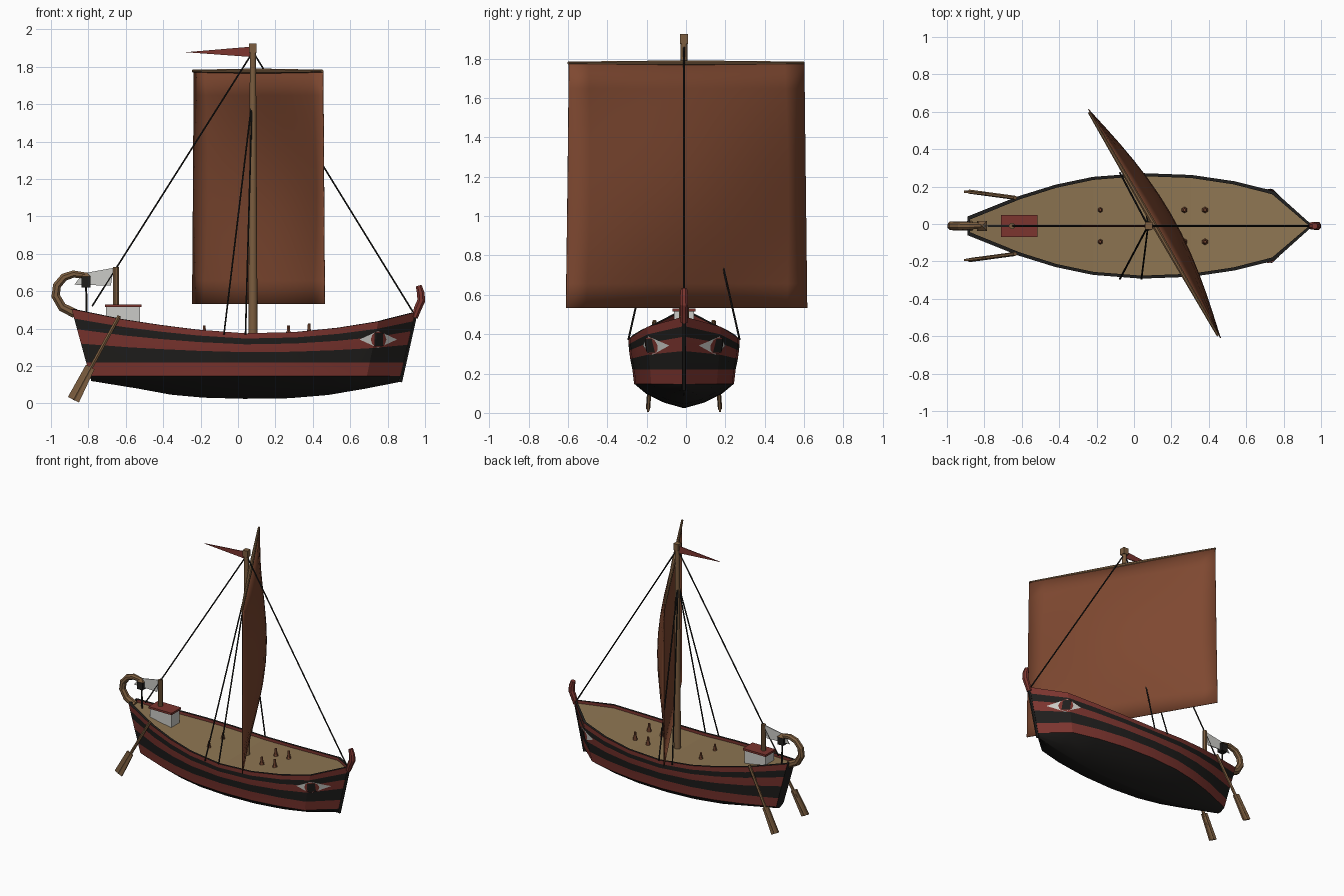
import bpy, bmesh, math
from mathutils import Vector
from mathutils.bvhtree import BVHTree

if "Cube" in bpy.data.objects:
    bpy.data.objects.remove(bpy.data.objects["Cube"])

YC = -0.01  # boat centreline


def mat(name, r, g, b):
    m = bpy.data.materials.new(name)
    m.diffuse_color = (r, g, b, 1)
    m.use_nodes = True
    m.node_tree.nodes["Principled BSDF"].inputs["Base Color"].default_value = m.diffuse_color
    return m


RED = mat("red_paint", .2, .035, .028)
BLACK = mat("black_paint", .014, .013, .012)
SAIL = mat("sail_cloth", .21, .065, .03)
WOOD = mat("wood", .2, .11, .05)
DECK = mat("deck_wood", .27, .18, .085)
WHITE = mat("white_paint", .6, .6, .57)
PEG = mat("peg_wood", .2, .07, .035)


def finish(name, bm, mats, angle=None):
    bmesh.ops.recalc_face_normals(bm, faces=bm.faces)
    me = bpy.data.meshes.new(name)
    bm.to_mesh(me)
    bm.free()
    for m in mats:
        me.materials.append(m)
    ob = bpy.data.objects.new(name, me)
    bpy.context.collection.objects.link(ob)
    if angle:
        bpy.ops.object.select_all(action='DESELECT')
        ob.select_set(True)
        bpy.context.view_layer.objects.active = ob
        bpy.ops.object.shade_smooth_by_angle(angle=math.radians(angle))
    return ob


def tube(name, pts, radii, m, sides=8, angle=None):
    """Sweep a round section along a path."""
    bm = bmesh.new()
    pts = [Vector(p) for p in pts]
    rings = []
    for i, p in enumerate(pts):
        t = (pts[min(i + 1, len(pts) - 1)] - pts[max(i - 1, 0)]).normalized()
        a = t.cross(Vector((0, 1, 0))).normalized()
        b = t.cross(a)
        r = radii[i] if isinstance(radii, (list, tuple)) else radii
        rings.append([bm.verts.new(p + r * (a * math.cos(q) + b * math.sin(q)))
                      for q in [2 * math.pi * (k + .5) / sides for k in range(sides)]])
    for r0, r1 in zip(rings, rings[1:]):
        for k in range(sides):
            n = (k + 1) % sides
            bm.faces.new((r0[k], r0[n], r1[n], r1[k]))
    bm.faces.new(rings[0])
    bm.faces.new(rings[-1])
    return finish(name, bm, [m], angle)


def plate(name, outline, thick, m, y=YC):
    """Thin upright plate from an x,z outline."""
    bm = bmesh.new()
    f = bm.faces.new([bm.verts.new((x, y - thick / 2, z)) for x, z in outline])
    g = bmesh.ops.extrude_face_region(bm, geom=[f])['geom']
    bmesh.ops.translate(bm, vec=(0, thick, 0), verts=[v for v in g if isinstance(v, bmesh.types.BMVert)])
    return finish(name, bm, [m])


def box(name, x0, x1, hy, z0, z1, m):
    return plate(name, [(x0, z0), (x1, z0), (x1, z1), (x0, z1)], 2 * hy, m)


# Hull stations: x, half breadth, sheer height, keel height
STATIONS = [(-.89, .05, .505, .12), (-.62, .158, .45, .08), (-.42, .22, .42, .047), (-.22, .262, .395, .031),
            (.04, .282, .375, .025), (.31, .272, .382, .028), (.54, .238, .405, .045), (.75, .185, .438, .078),
            (.95, .006, .488, .115)]


def section(st):
    """Half section (x, half y, z) from keel up to the sheer."""
    x, w, zs, zk = st
    lo = .148
    zz = [zk, zk + .22 * (lo - zk), zk + .58 * (lo - zk), lo, .22]
    zz += [.22 + f * (zs - .22) for f in (.35, .62, .82, 1)]
    ws = (0.02, .36, .68, .9, .93, .97, .99, 1, 1)
    rake = .12 if x < 0 else .09
    return [(x * (1 - rake * (zs - z) / (zs - .115)), w * k, z) for z, k in zip(zz, ws)]


# Painted hull with rail and inner bulwark
bm = bmesh.new()
BANDS = [1, 1, 1, 0, 1, 0, 1, 0, 1, 0]
rows = {}
for s in (-1, 1):
    rows[s] = []
    for st in STATIONS:
        sec = section(st)
        x, w, z = sec[-1]
        wi, xi = max(w - .016, .001), x * .985
        sec += [(xi, wi, z), (xi, wi, z - .03)]
        rows[s].append([bm.verts.new((px, YC + s * py, pz)) for px, py, pz in sec])
    for a, b in zip(rows[s], rows[s][1:]):
        for j in range(len(a) - 1):
            bm.faces.new((a[j], a[j + 1], b[j + 1], b[j])).material_index = BANDS[j]
L, R = rows[-1], rows[1]
for i in range(len(STATIONS) - 1):  # keel strip
    bm.faces.new((L[i][0], L[i + 1][0], R[i + 1][0], R[i][0])).material_index = 1
for i in (0, -1):  # transom and stem
    for j in range(10):
        bm.faces.new((L[i][j], L[i][j + 1], R[i][j + 1], R[i][j])).material_index = 1
bmesh.ops.recalc_face_normals(bm, faces=bm.faces)
tree = BVHTree.FromBMesh(bm)
finish("hull", bm, [RED, BLACK], 25)

# Deck following the sheer
bm = bmesh.new()
prev = None
for x, w, z, _ in STATIONS:
    wi = max(w - .014, .002)
    cur = [bm.verts.new((x * .985, YC + k * wi, z - .022)) for k in (-1, 0, 1)]
    if prev:
        for k in (0, 1):
            bm.faces.new((prev[k], prev[k + 1], cur[k + 1], cur[k]))
    prev = cur
finish("deck", bm, [DECK])


# Painted eyes laid on the bow planking
def eye_part(name, s, half, height, lift, m):
    bm = bmesh.new()
    prev = None
    n = 10
    for i in range(n + 1):
        u = 2 * i / n - 1
        h = max(height(u), .0005)
        cur = []
        for k in (-1, 0, 1):
            o = Vector((.748 + u * half, YC + s * 1, .342 + k * h))
            hit, nrm, _, _ = tree.ray_cast(o, Vector((0, -s, 0)))
            cur.append(bm.verts.new(hit + Vector((.4 * lift, s * lift, 0))))
        if prev:
            for k in (0, 1):
                bm.faces.new((prev[k], prev[k + 1], cur[k + 1], cur[k]))
        prev = cur
    finish(name, bm, [m])


for s, side in ((-1, "right"), (1, "left")):
    eye_part("eye_white_" + side, s, .1, lambda u: .046 * (1 - abs(u)), .005, WHITE)
    eye_part("eye_iris_" + side, s, .042, lambda u: .042 * math.sqrt(max(0, 1 - u * u)), .009, RED)
    eye_part("eye_pupil_" + side, s, .022, lambda u: .034, .012, BLACK)

# Stem bar and bow post
tube("stem_bar", [(.868, YC, .115), (.952, YC, .49)], .011, BLACK, 6)
tube("bow_post", [(.945, YC, .46), (.962, YC, .51), (.98, YC, .55), (.977, YC, .59), (.966, YC, .63)],
     [.018, .022, .023, .022, .017], RED, 8)

# Mast, cap and pennant
tube("mast", [(.08, YC, .34), (.08, YC, 1.9)], [.026, .017], WOOD, 10, 40)
box("mast_cap", .06, .1, .02, 1.875, 1.925, WOOD)
plate("pennant", [(.065, 1.853), (.065, 1.907), (-.28, 1.878)], .006, RED)

# Yard, braced round at 60 degrees
along, fwd = Vector((.5, -.866, 0)), Vector((.866, .5, 0))
yc = Vector((.105, 0, 1.777))
tube("yard", [yc + along * d for d in (-.69, 0, .69)], [.008, .015, .008], WOOD, 8, 40)

# Billowing square sail
bm = bmesh.new()
NU, NV = 12, 10
grid = []
for j in range(NV + 1):
    v = j / NV
    half = .69 + .017 * v
    belly = [.1 * math.sin(math.pi * i / NU) * math.sin(math.pi * v) + .008 for i in range(NU + 1)]
    grid.append([bm.verts.new(yc + along * half * (2 * i / NU - 1) + fwd * belly[i] + Vector((0, 0, -.005 - 1.24 * v)))
                 for i in range(NU + 1)])
for j in range(NV):
    for i in range(NU):
        bm.faces.new((grid[j][i], grid[j][i + 1], grid[j + 1][i + 1], grid[j + 1][i]))
sail = finish("sail", bm, [SAIL], 40)
sol = sail.modifiers.new("thickness", 'SOLIDIFY')
sol.thickness = .005

# Standing rigging
tube("forestay", [(.08, YC, 1.88), (.935, YC, .49)], .005, BLACK, 6)
tube("backstay", [(.08, YC, 1.88), (-.78, YC, .52)], .005, BLACK, 6)
for s, side in ((-1, "right"), (1, "left")):
    for n, x in enumerate((-.075, .04)):
        tube(f"shroud_{side}_{n}", [(.075, YC, 1.62), (x, YC + s * .283, .37)], .005, BLACK, 6)

# Steering oars
for s, side in ((-1, "right"), (1, "left")):
    top, mid, tip = (Vector((-.635, YC + s * .15, .468)), Vector((-.79, YC + s * .172, .195)),
                     Vector((-.88, YC + s * .183, .02)))
    tube("oar_shaft_" + side, [top, tip], .011, WOOD, 6)
    d = (tip - mid).normalized()
    n = Vector((-d.z, 0, d.x)).normalized()
    bm = bmesh.new()
    ring = []
    for p, w in ((mid, .026), (tip, .033)):
        ring.append([bm.verts.new(p + n * a * w + Vector((0, b * .006, 0)))
                     for a, b in ((-1, -1), (1, -1), (1, 1), (-1, 1))])
    for k in range(4):
        bm.faces.new((ring[0][k], ring[0][(k + 1) % 4], ring[1][(k + 1) % 4], ring[1][k]))
    for r in ring:
        bm.faces.new(r)
    finish("oar_blade_" + side, bm, [WOOD])

# Stern cabin with roof, post and cloth
box("cabin", -.705, -.525, .05, .40, .518, WHITE)
box("cabin_roof", -.712, -.517, .059, .515, .53, RED)
tube("stern_post", [(-.652, YC, .42), (-.652, YC, .73)], .017, WOOD, 8)
plate("stern_cloth", [(-.875, .635), (-.68, .63), (-.665, .725), (-.83, .695)], .006, WHITE)

# Curled sternpost carrying a lantern
tube("stern_curl", [(-.87, YC, .48), (-.94, YC, .515), (-.975, YC, .575), (-.968, YC, .63), (-.93, YC, .675),
                    (-.88, YC, .692), (-.82, YC, .685)], [.027, .026, .025, .024, .023, .021, .017], WOOD, 8)
box("lantern", -.837, -.788, .024, .62, .68, BLACK)
tube("lantern_cap", [(-.812, YC, .678), (-.812, YC, .7)], [.038, .006], WOOD, 4)
tube("lantern_stand", [(-.808, YC, .46), (-.812, YC, .62)], .006, BLACK, 6)

# Deck pegs
for n, (x, z) in enumerate(((-.18, .345), (.27, .345), (.38, .355))):
    for s in (-1, 1):
        tube(f"peg_{n}_{'left' if s > 0 else 'right'}", [(x, YC + s * .085, z), (x, YC + s * .085, z + .05),
             (x, YC + s * .085, z + .072)], [.02, .009, .008], PEG, 6)
